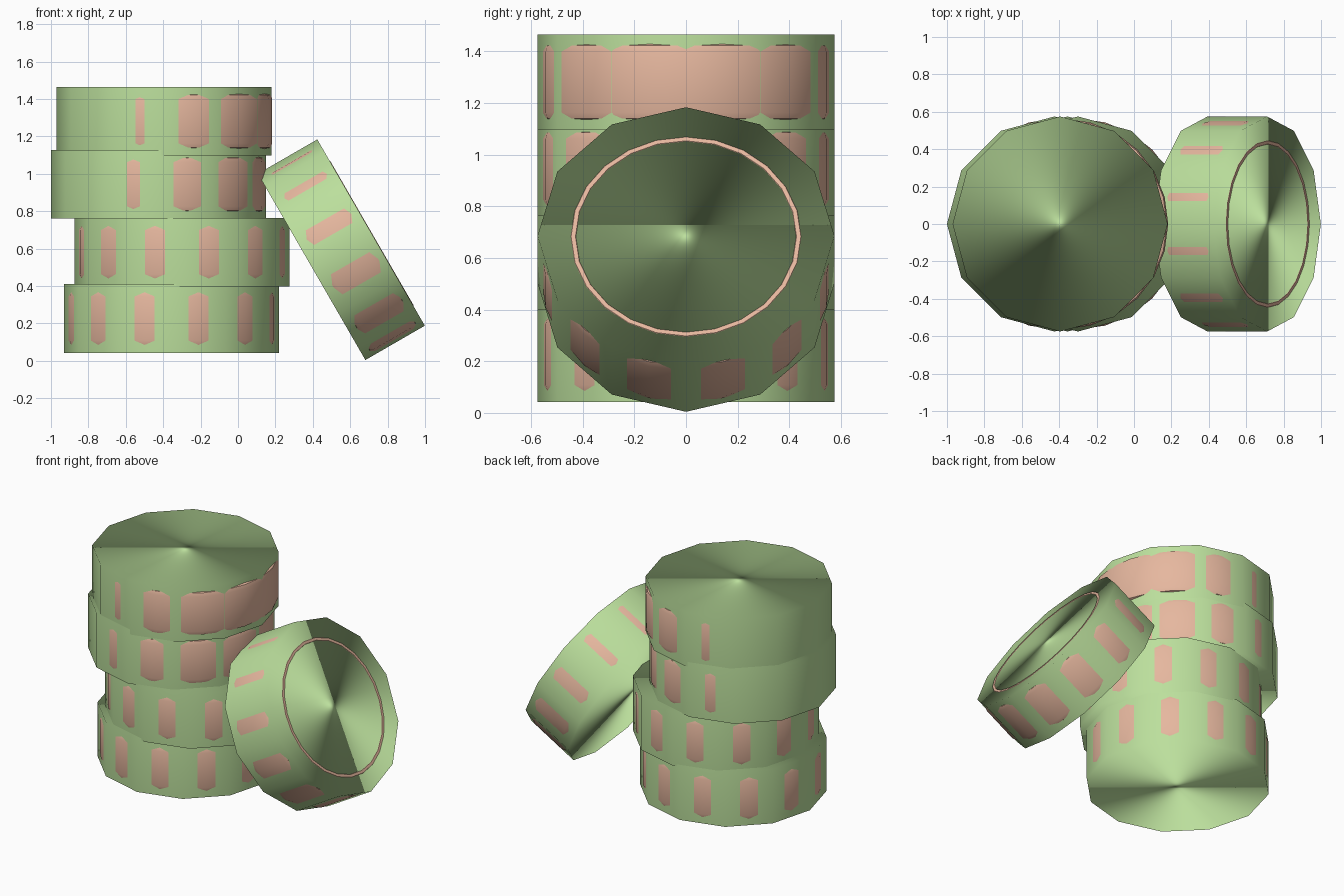
import bpy, math
from mathutils import Matrix, Vector

if "Cube" in bpy.data.objects:
    bpy.data.objects.remove(bpy.data.objects["Cube"])


def material(name, rgb):
    m = bpy.data.materials.new(name)
    m.diffuse_color = (*rgb, 1)
    m.use_nodes = True
    m.node_tree.nodes["Principled BSDF"].inputs["Base Color"].default_value = m.diffuse_color
    return m


GREEN = material("soft_green", (0.50, 0.74, 0.335))
PINK = material("dusty_pink", (0.79, 0.475, 0.345))


def lathe(name, profile, sides, mat, matrix, closed=False):
    """Spin an (r, z) profile round z; open profiles get flat end caps."""
    n = len(profile)
    verts = [(r * math.cos(2 * math.pi * i / sides), r * math.sin(2 * math.pi * i / sides), z)
             for i in range(sides) for r, z in profile]
    faces = []
    for i in range(sides):
        a, b = i * n, (i + 1) % sides * n
        for k in range(n if closed else n - 1):
            j = (k + 1) % n
            faces.append((a + k, b + k, b + j, a + j))
    if not closed:
        faces.append([i * n + n - 1 for i in range(sides)])
        faces.append([i * n for i in reversed(range(sides))])
    me = bpy.data.meshes.new(name)
    me.from_pydata(verts, [], faces)
    me.materials.append(mat)
    me.polygons.foreach_set("use_smooth", [True] * len(me.polygons))
    ob = bpy.data.objects.new(name, me)
    ob.matrix_world = matrix
    bpy.context.collection.objects.link(ob)
    return ob


H = 0.1835  # half thickness of a chip
BODY = [(0.575, -H), (0.575, H)]
# Rounded 24-sided ring that breaks through the middle of each body side
half = [(0.5627, 0.118), (0.5554, 0.141), (0.50, 0.165), (0.448, 0.1765), (0.445, 0.1815),
        (0.428, 0.1815), (0.41, 0.15)]
RING = [(r, -z) for r, z in reversed(half)] + half


def chip(name, matrix, ring_shift=(0, 0, 0)):
    body = lathe(name + "_body", BODY, 12, GREEN, matrix).data
    # Smooth the rim with normals that point almost straight outwards
    body.normals_split_custom_set_from_vertices(
        [Vector((v.co.x, v.co.y, 0.15 * v.co.z)).normalized() for v in body.vertices])
    marks = lathe(name + "_edge_marks", RING, 24, PINK, matrix @ Matrix.Translation(ring_shift), closed=True)
    marks.data.set_sharp_from_angle(angle=math.radians(20))


# Stack of four chips: centre x, centre z, sideways shift of the ring
stack = [(-0.355, 0.226, 0), (-0.300, 0.581, 0), (-0.425, 0.944, 0.0102), (-0.395, 1.281, 0.0152)]
for i, (x, z, shift) in enumerate(stack):
    chip(f"stacked_chip_{i + 1}", Matrix.Translation((x, 0, z)), (shift, 0, 0))

# Chip leaning against the stack, its ring showing on the outer face
lean = Matrix.Translation((0.5525, 0, 0.594)) @ Matrix.Rotation(math.radians(60), 4, 'Y')
chip("leaning_chip", lean, (0.0045, 0, 0.0045))
